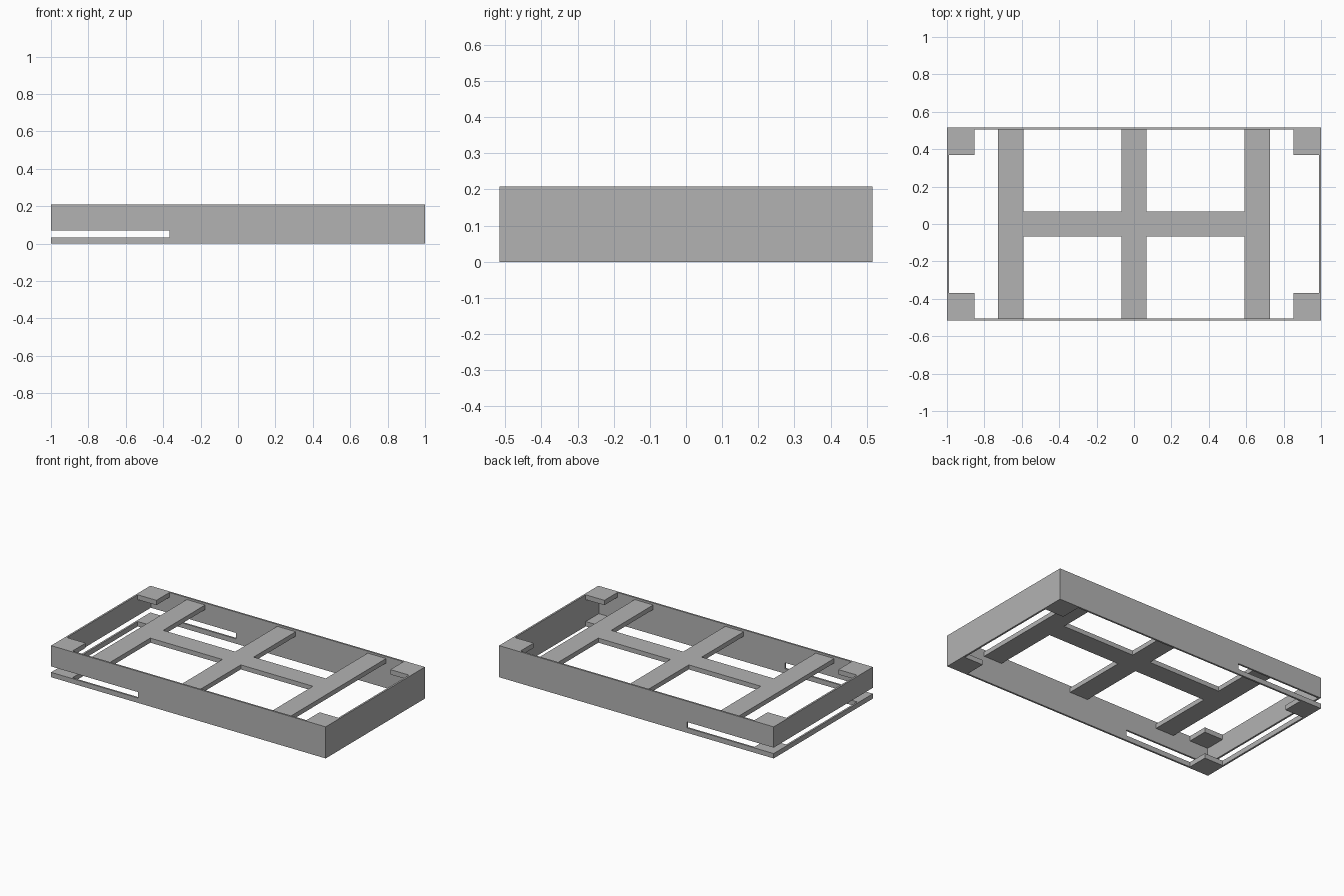
import bpy
import bmesh

cube = bpy.data.objects.get("Cube")
if cube:
    bpy.data.objects.remove(cube, do_unlink=True)

# Overall sizes
HX, HY, H = 1.0, 0.516, 0.208
WALL = 0.012
IX, IY = HX - WALL, HY - WALL
SLOT_LOW, SLOT_HIGH, SLOT_END = 0.032, 0.071, -0.367

grey = bpy.data.materials.new("plain grey")
grey.use_nodes = True
grey.diffuse_color = (0.45, 0.45, 0.45, 1)
grey.node_tree.nodes["Principled BSDF"].inputs["Base Color"].default_value = (0.45, 0.45, 0.45, 1)


def finish(name, bm):
    bmesh.ops.recalc_face_normals(bm, faces=bm.faces)
    mesh = bpy.data.meshes.new(name)
    bm.to_mesh(mesh)
    bm.free()
    mesh.materials.append(grey)
    obj = bpy.data.objects.new(name, mesh)
    bpy.context.collection.objects.link(obj)
    return obj


def box(name, x, y, z):
    """Box from three (low, high) ranges."""
    bm = bmesh.new()
    bmesh.ops.create_cube(bm, size=1)
    for v in bm.verts:
        v.co = [r[0] if c < 0 else r[1] for c, r in zip(v.co, (x, y, z))]
    return finish(name, bm)


def long_wall(name, y0, y1):
    """Long wall with a slot open at one end, extruded from its outline."""
    outline = [(-HX, 0), (HX, 0), (HX, H), (-HX, H), (-HX, SLOT_HIGH),
               (SLOT_END, SLOT_HIGH), (SLOT_END, SLOT_LOW), (-HX, SLOT_LOW)]
    bm = bmesh.new()
    face = bm.faces.new([bm.verts.new((x, y0, z)) for x, z in outline])
    ext = bmesh.ops.extrude_face_region(bm, geom=[face])
    for item in ext["geom"]:
        if isinstance(item, bmesh.types.BMVert):
            item.co.y = y1
    return finish(name, bm)


# Outer walls
long_wall("front_wall", -HY, -IY)
long_wall("back_wall", IY, HY)
box("left_end_wall", (IX, HX), (-IY, IY), (0, H))
box("right_end_upper_wall", (-HX, -IX), (-IY, IY), (SLOT_HIGH, H))
box("right_end_lower_strip", (-HX, -IX), (-IY, IY), (0, SLOT_LOW))

# Corner plates, top and bottom
BX, BY = 0.852, 0.368
for level, z in (("lower", (0, SLOT_LOW)), ("upper", (H - 0.032, H))):
    for side, x in (("right", (-IX, -BX)), ("left", (BX, IX))):
        for end, y in (("front", (-IY, -BY)), ("back", (BY, IY))):
            box(f"{level}_{end}_{side}_corner_plate", x, y, z)

# Cross beams and the spine between them
BEAM, SPACING = 0.067, 0.659
BEAM_Z = (0.165, 0.195)
for name, c in (("right", -SPACING), ("middle", 0), ("left", SPACING)):
    box(f"{name}_cross_beam", (c - BEAM, c + BEAM), (-IY, IY), BEAM_Z)
for name, s in (("right", -1), ("left", 1)):
    ends = sorted((s * BEAM, s * (SPACING - BEAM)))
    box(f"{name}_spine", ends, (-BEAM, BEAM), BEAM_Z)
